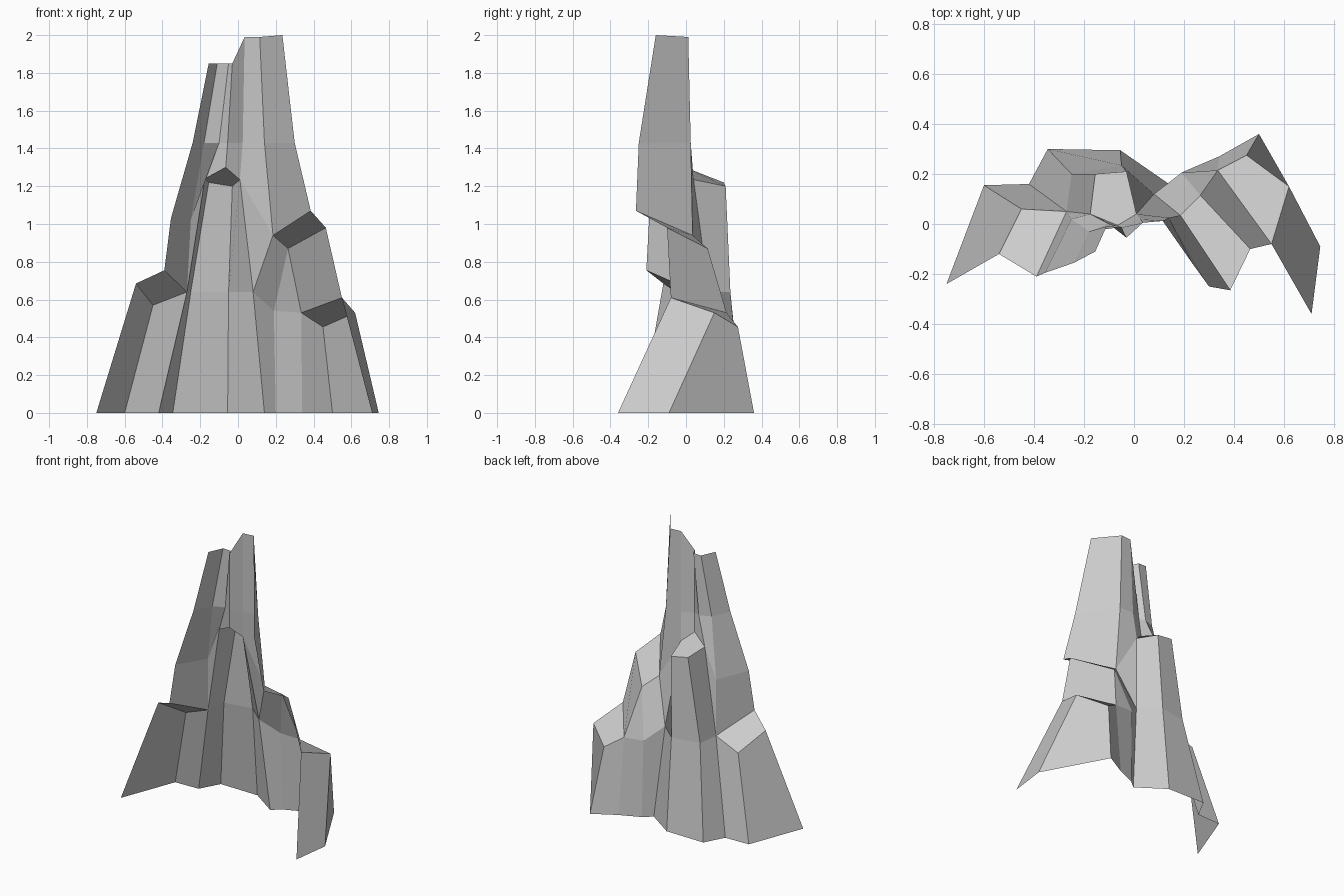
import bpy

if "Cube" in bpy.data.objects:
    bpy.data.objects.remove(bpy.data.objects["Cube"])


def sheet(name, faces):
    """Flat-shaded open rock surface; shared corners are welded, outside is +y."""
    verts, polys = [], []
    for face in faces:
        poly = []
        for p in face:
            if p not in verts:
                verts.append(p)
            i = verts.index(p)
            if i not in poly:
                poly.append(i)
        if len(poly) > 2:
            polys.append(poly)
    mesh = bpy.data.meshes.new(name)
    mesh.from_pydata(verts, [], polys)
    obj = bpy.data.objects.new(name, mesh)
    bpy.context.collection.objects.link(obj)
    return obj


def loft(*rows):
    """Quads between rows listed bottom to top, each running left to right."""
    return [(lo[i], hi[i], hi[i + 1], lo[i + 1])
            for lo, hi in zip(rows, rows[1:]) for i in range(len(lo) - 1)]


def at(z, *points):
    return [(x, y, z) for x, y in points]


# Footprint, left to right
left_foot = at(0, (-.75, -.24), (-.6, .155), (-.42, .16))
mid_foot = left_foot[2:] + at(0, (-.345, .3), (-.055, .295), (.14, .16))
right_foot = mid_foot[3:] + at(0, (.2, .21), (.34, .27), (.5, .36),
                               (.745, -.09), (.71, -.36))

# Left buttress with its sloping ledge
left_rim = [(-.54, -.12, .685), (-.45, .06, .57), (-.27, .05, .64)]
left_back = (-.39, -.21, .755)
sheet("left_buttress", loft(left_foot, left_rim) + [(left_rim[0], left_back, left_rim[2], left_rim[1])])

# Central column, stepping in to a small cap
waist = left_rim[2:] + at(.64, (-.25, .2), (-.05, .235), (.08, .12))
cap = [(-.175, .04, 1.24), (-.155, .2, 1.22), (-.03, .21, 1.2), (.01, .04, 1.235)]
cap_peak = (-.065, -.005, 1.3)
shoulder_left = (-.25, .02, 1.02)
shoulder_right = (.185, .035, .94)
sheet("central_column", loft(mid_foot, waist, cap) + [
    (waist[0], shoulder_left, cap[0]),
    (waist[3], cap[3], shoulder_right),
    (cap[0], cap_peak, cap[3], cap[2], cap[1])])

# Lower right buttress with its ledge
right_rim = waist[3:] + [(.19, .205, .54), (.335, .215, .53), (.45, .275, .455),
                         (.62, .15, .53), (.55, -.08, .61)]
sheet("right_buttress", loft(right_foot, right_rim) + [tuple(right_rim[i] for i in (2, 5, 4, 3))])

# Middle right step with its ledge
step_front = (.265, .115, .87)
step_side = (.465, -.1, .98)
step_back = (.385, -.265, 1.07)
sheet("right_step", loft(
    [right_rim[0], right_rim[1], right_rim[2], right_rim[5]],
    [shoulder_right, step_front, step_front, step_side])
    + [(shoulder_right, step_back, step_side, step_front)])

# Upper wall rising into twin spires
wall = [(-.355, -.195, 1.03), shoulder_left, cap[0], cap_peak, cap[3], shoulder_right, step_back]
neck = at(1.43, (-.24, -.155), (-.18, -.03), (-.1, 0), (-.055, -.015),
          (.025, .02), (.14, .025), (.3, -.25))
tips = (at(1.85, (-.155, -.11), (-.11, -.01), (-.05, -.012), (-.03, -.055))
        + at(1.99, (.035, .005), (.115, .012)) + at(2, (.235, -.16)))
sheet("twin_spires", loft([left_back, left_rim[2]], wall[:2]) + loft(wall, neck, tips))
